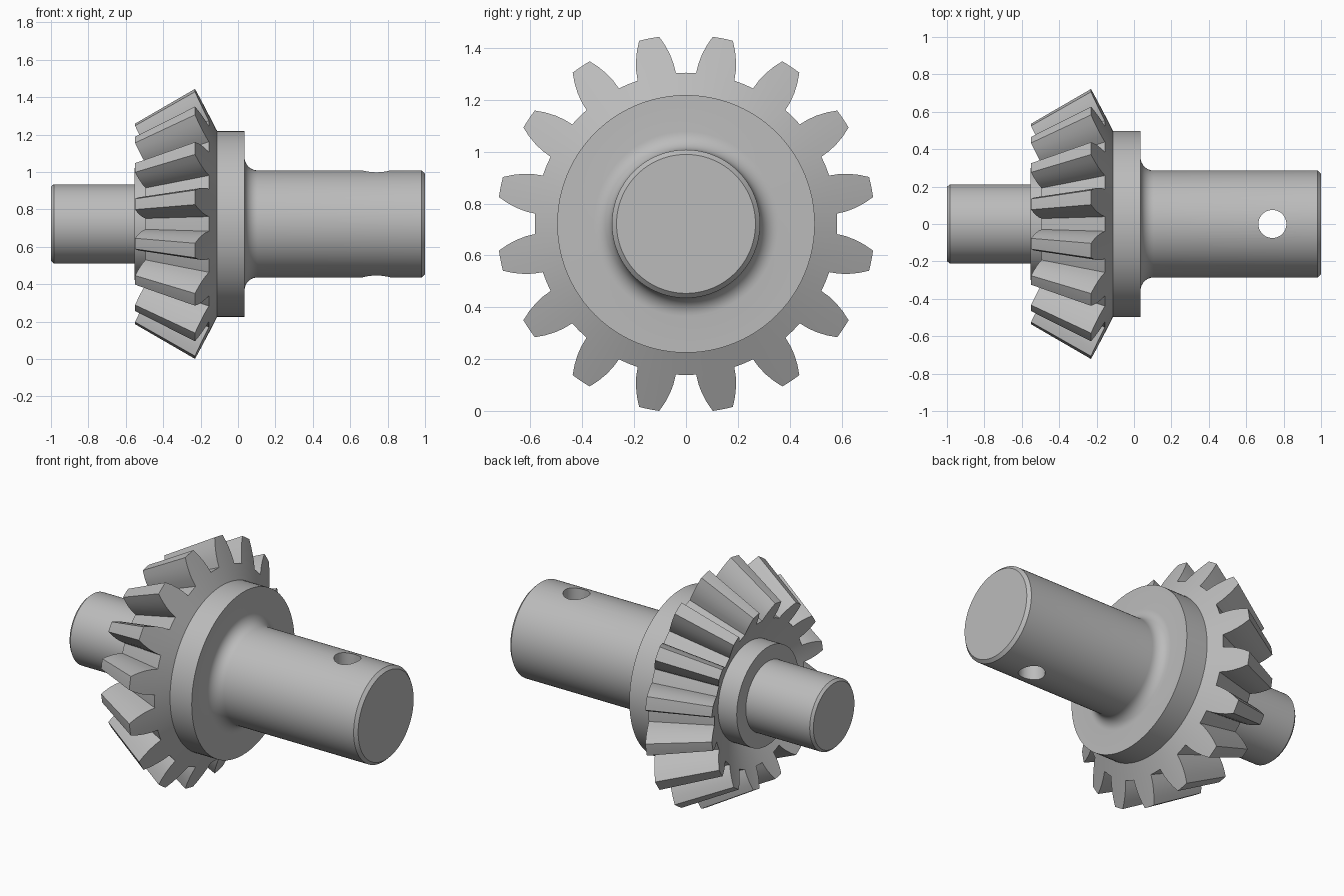
import bpy, bmesh
from math import sin, cos, pi, radians

cube = bpy.data.objects.get("Cube")
if cube:
    bpy.data.objects.remove(cube)

AXIS_Z = 0.722
TEETH = 16
PITCH = 360 / TEETH
SEGMENTS = TEETH * 6
APEX_X = -1.476          # common apex of the tooth cones
SMALL = 0.743            # size of the narrow end of the teeth
TIP_R, ROOT_R, FLANGE_R, BOSS_R = 0.729, 0.583, 0.497, 0.30
TIP_X, CONE = -0.23, 0.51

steel = bpy.data.materials.new("grey steel")
steel.use_nodes = True
grey = (0.5, 0.5, 0.5, 1)
steel.diffuse_color = grey
steel.node_tree.nodes["Principled BSDF"].inputs["Base Color"].default_value = grey


def polar(x, r, deg):
    """Point at a radius and angle around the shaft axis."""
    a = radians(deg)
    return (x, r * sin(a), AXIS_Z + r * cos(a))


def make_object(name, quads):
    mesh = bpy.data.meshes.new(name)
    bm = bmesh.new()
    for quad in quads:
        bm.faces.new([bm.verts.new(p) for p in quad])
    bmesh.ops.remove_doubles(bm, verts=bm.verts, dist=0.0001)
    bmesh.ops.recalc_face_normals(bm, faces=bm.faces)
    bm.to_mesh(mesh)
    bm.free()
    mesh.materials.append(steel)
    obj = bpy.data.objects.new(name, mesh)
    bpy.context.collection.objects.link(obj)
    return obj


def lathe(name, profile):
    step = 360 / SEGMENTS
    quads = []
    for (x0, r0), (x1, r1) in zip(profile, profile[1:]):
        for i in range(SEGMENTS):
            a, b = i * step, (i + 1) * step
            quads.append((polar(x0, r0, a), polar(x1, r1, a),
                          polar(x1, r1, b), polar(x0, r0, b)))
    return make_object(name, quads)


def smooth(obj):
    bpy.ops.object.select_all(action='DESELECT')
    obj.select_set(True)
    bpy.context.view_layer.objects.active = obj
    bpy.ops.object.shade_smooth_by_angle(angle=radians(30))


# Stepped shaft with boss, flange and a filleted shoulder
fillet = 0.07
long_r = 0.286
profile = [(-1, 0), (-1, 0.198), (-0.985, 0.212), (-0.553, 0.212),
           (-0.553, BOSS_R), (-0.115, BOSS_R), (-0.115, FLANGE_R), (0.035, FLANGE_R)]
for i in range(9):
    a = i / 8 * pi / 2
    profile.append((0.035 + fillet * (1 - cos(a)), long_r + fillet * (1 - sin(a))))
profile += [(0.982, long_r), (1, long_r - 0.018), (1, 0)]
shaft = lathe("shaft", profile)

# Cross hole through the long end
bpy.ops.mesh.primitive_cylinder_add(vertices=48, radius=0.075, depth=1,
                                    location=(0.74, 0, AXIS_Z))
cutter = bpy.context.object
cutter.name = "pin_hole_cutter"
cutter.data.materials.append(steel)
cutter.hide_render = True
cut = shaft.modifiers.new("pin_hole", 'BOOLEAN')
cut.operation = 'DIFFERENCE'
cut.solver = 'EXACT'
cut.object = cutter
bpy.ops.object.select_all(action='DESELECT')
bpy.context.view_layer.objects.active = shaft
shaft.select_set(True)
bpy.ops.object.modifier_apply(modifier=cut.name)
bpy.data.objects.remove(cutter)
smooth(shaft)


# Bevel gear: every section lies on a back cone, scaled towards the apex
def gear_point(size, r, deg):
    x = TIP_X + (TIP_R - r) * CONE
    return polar(APEX_X + (x - APEX_X) * size, r * size, deg)


quads = []


def patch(r0, r1, a, b, size):
    """Part of an end face between two radii; a and b are (lower, upper) angles."""
    quads.append((gear_point(size, r0, a[0]), gear_point(size, r1, a[1]),
                  gear_point(size, r1, b[1]), gear_point(size, r0, b[0])))


def along(r0, a0, r1, a1):
    """Face running from the wide end to the narrow end."""
    quads.append((gear_point(1, r0, a0), gear_point(1, r1, a1),
                  gear_point(SMALL, r1, a1), gear_point(SMALL, r0, a0)))


# Tooth flank as (radius, half angle)
flank = [(ROOT_R, 7.4), (0.62, 6.8), (0.655, 5.9), (0.693, 4.6), (TIP_R, 3.1)]
columns = [-1, -0.5, 0, 0.5, 1]
for t in range(TEETH):
    mid = (t + 0.5) * PITCH
    for (r0, h0), (r1, h1) in zip(flank, flank[1:]):
        for side in (-1, 1):
            along(r0, mid + side * h0, r1, mid + side * h1)
        for c, d in zip(columns, columns[1:]):
            for size in (1, SMALL):
                patch(r0, r1, (mid + c * h0, mid + c * h1),
                      (mid + d * h0, mid + d * h1), size)
    root_half, tip_half = flank[0][1], flank[-1][1]
    for c, d in zip(columns, columns[1:]):
        along(TIP_R, mid + c * tip_half, TIP_R, mid + d * tip_half)
    # Root land between teeth and the cone faces inside the root circle
    angles = [mid + c * root_half for c in columns]
    angles += [mid + PITCH / 2, mid + PITCH - root_half]
    for a, b in zip(angles[4:], angles[5:]):
        along(ROOT_R, a, ROOT_R, b)
    for a, b in zip(angles, angles[1:]):
        patch(FLANGE_R - 0.002, ROOT_R, (a, a), (b, b), 1)
        patch(BOSS_R / SMALL - 0.004, ROOT_R, (a, a), (b, b), SMALL)
smooth(make_object("bevel_gear", quads))
